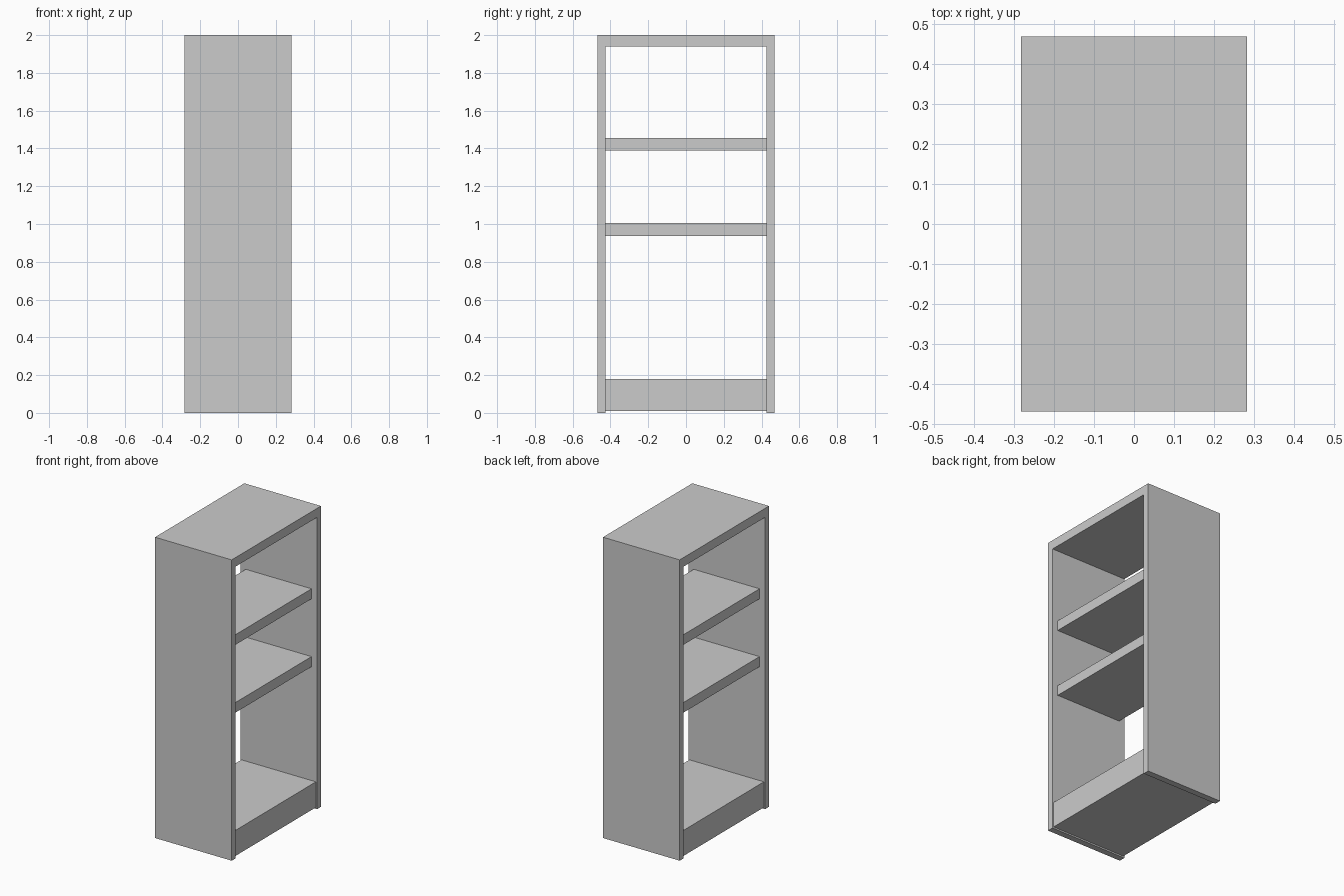
import bpy

if "Cube" in bpy.data.objects:
    bpy.data.objects.remove(bpy.data.objects["Cube"])


def box(name, x, y, z):
    """Axis-aligned board from (min, max) ranges."""
    bpy.ops.mesh.primitive_cube_add(size=1)
    ob = bpy.context.object
    ob.name = name
    ob.location = [(a + b) / 2 for a, b in (x, y, z)]
    ob.scale = [b - a for a, b in (x, y, z)]
    bpy.ops.object.transform_apply(location=True, rotation=False, scale=True)
    return ob


HALF_X, HALF_Y, INNER_Y = 0.282, 0.469, 0.427
TOP_Z = 1.94

# Upright end panels
for name, s in (("left_panel", -1), ("right_panel", 1)):
    y = sorted((s * INNER_Y, s * HALF_Y))
    box(name, (-HALF_X, HALF_X), y, (0, TOP_Z))

# Top board resting on the panels
box("top_board", (-HALF_X, HALF_X), (-HALF_Y, HALF_Y), (TOP_Z, 2.0))

# Shelves, set back from both open sides
for name, z in (("lower_shelf", 0.937), ("upper_shelf", 1.388)):
    box(name, (-0.242, 0.242), (-INNER_Y, INNER_Y), (z, z + 0.067))

# Thick base just above the floor
box("base", (-0.274, 0.274), (-INNER_Y, INNER_Y), (0.01, 0.18))
